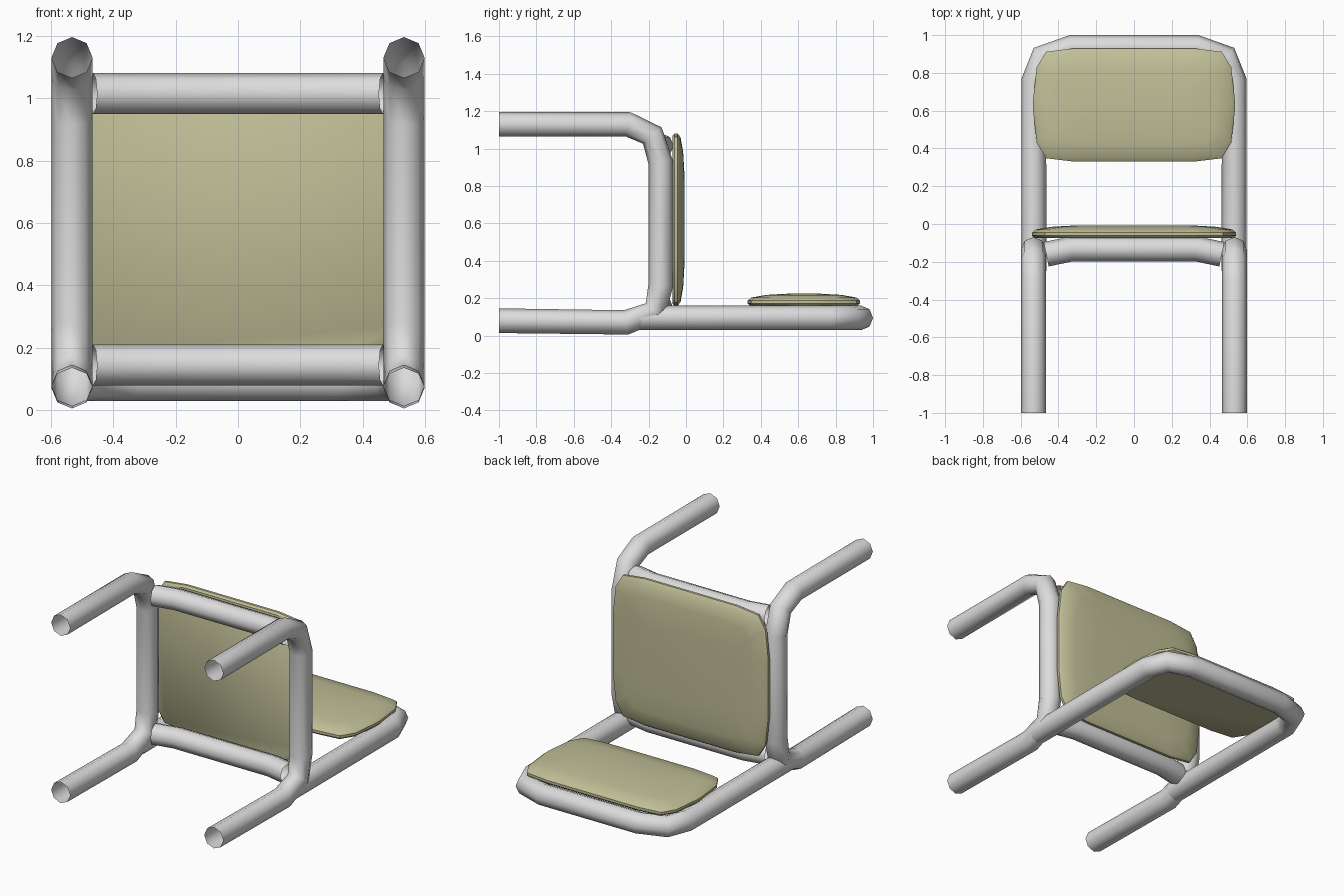
import bpy, bmesh
from mathutils import Vector

cube = bpy.data.objects.get("Cube")
if cube:
    bpy.data.objects.remove(cube, do_unlink=True)


def material(name, colour):
    mat = bpy.data.materials.new(name)
    mat.use_nodes = True
    mat.diffuse_color = colour
    mat.node_tree.nodes["Principled BSDF"].inputs["Base Color"].default_value = colour
    return mat


STEEL = material("light grey steel", (0.72, 0.72, 0.72, 1))
TAN = material("pale olive cushion", (0.53, 0.52, 0.31, 1))
RADIUS = 0.066


def add_mesh(name, mesh, mat):
    mesh.materials.clear()
    mesh.materials.append(mat)
    obj = bpy.data.objects.new(name, mesh)
    bpy.context.collection.objects.link(obj)
    return obj


def tube(name, points):
    """Open eight-sided steel tube along a path."""
    curve = bpy.data.curves.new(name + "_path", "CURVE")
    curve.dimensions = "3D"
    curve.bevel_depth = RADIUS
    curve.bevel_resolution = 2
    spline = curve.splines.new("POLY")
    spline.points.add(len(points) - 1)
    for p, co in zip(spline.points, points):
        p.co = (*co, 1)
    path = bpy.data.objects.new(name + "_path", curve)
    bpy.context.collection.objects.link(path)
    bpy.context.view_layer.update()
    mesh = bpy.data.meshes.new_from_object(
        path.evaluated_get(bpy.context.evaluated_depsgraph_get()))
    bpy.data.objects.remove(path, do_unlink=True)
    mesh.name = name
    for poly in mesh.polygons:
        poly.use_smooth = True
    return add_mesh(name, mesh, STEEL)


def cushion(name, half_x, half_v, layers, place):
    """Rounded panel lofted through (inset, height) layers."""
    corner = [(0, 0.1), (0.015, 0.2), (0.06, 0.015 + 0.01), (0.22, 0)]
    corner = [(0, 0.28), (0.02, 0.1), (0.07, 0.018), (0.22, 0)]
    quarter = [(half_x - a, half_v - b) for a, b in corner]
    flipped = quarter[::-1]
    outline = (quarter + [(-x, v) for x, v in flipped]
               + [(-x, -v) for x, v in quarter] + [(x, -v) for x, v in flipped])
    bm = bmesh.new()
    rings = []
    for inset, height in layers:
        sx, sv = 1 - inset / half_x, 1 - inset / half_v
        rings.append([bm.verts.new(place(x * sx, v * sv, height)) for x, v in outline])
    n = len(outline)
    for low, high in zip(rings, rings[1:]):
        for i in range(n):
            j = (i + 1) % n
            bm.faces.new((low[i], low[j], high[j], high[i]))
    bm.faces.new(rings[0][::-1])
    bm.faces.new(rings[-1])
    bmesh.ops.recalc_face_normals(bm, faces=bm.faces)
    mesh = bpy.data.meshes.new(name)
    bm.to_mesh(mesh)
    bm.free()
    obj = add_mesh(name, mesh, TAN)
    bpy.ops.object.select_all(action="DESELECT")
    obj.select_set(True)
    bpy.context.view_layer.objects.active = obj
    bpy.ops.object.shade_smooth_by_angle(angle=0.75)


# Side frames: front leg, seat rail and rear leg in one bent tube
side = [(-1, 1.13), (-0.31, 1.13), (-0.18, 1.07), (-0.135, 0.925),
        (-0.135, 0.27), (-0.165, 0.13), (-0.32, 0.071), (-1, 0.08)]
for label, x in (("left", 0.532), ("right", -0.532)):
    tube(label + "_leg_frame", [(x, y, z) for y, z in side])

# Back frame: one hoop behind the backrest
half = [(0.53, -0.25), (0.53, 0.76), (0.485, 0.885), (0.33, 0.935)]
hoop = half + [(-x, y) for x, y in half[::-1]]
tube("back_frame", [(x, y, 0.095) for x, y in hoop])

# Cross bars under the seat, dipping at their ends
for label, z in (("front", 1.015), ("rear", 0.145)):
    tube(label + "_cross_bar", [(x, y, z) for x, y in
         ((-0.465, -0.16), (-0.33, -0.132), (0.33, -0.132), (0.465, -0.16))])

# Cushions
layers = [(0.012, 0), (0, 0.012), (0, 0.028), (0.02, 0.044), (0.1, 0.058), (0.24, 0.066)]
cushion("seat", 0.54, 0.46, layers, lambda x, v, h: Vector((x, h - 0.073, 0.62 + v)))
cushion("backrest", 0.535, 0.3, layers, lambda x, v, h: Vector((x, 0.63 + v, 0.16 + h)))
